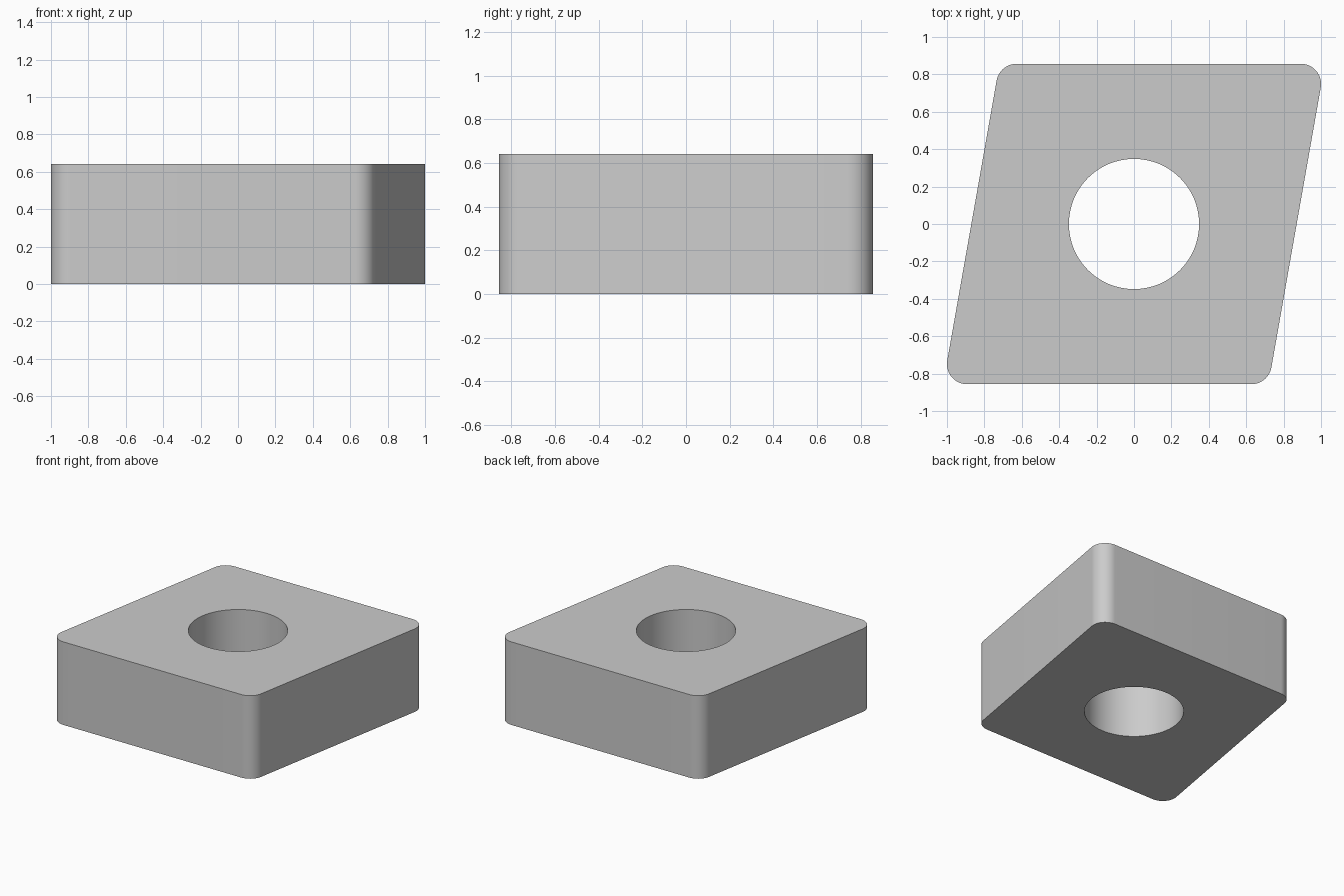
import bpy, bmesh
from math import sin, cos, tan, radians, pi

if "Cube" in bpy.data.objects:
    bpy.data.objects.remove(bpy.data.objects["Cube"])

INRADIUS, NOSE, HOLE, HEIGHT = 0.8565, 0.108, 0.348, 0.642
SLANT = radians(80)  # acute corner angle


def arc(cx, cy, r, start, end, steps):
    return [(cx + r * cos(start + (end - start) * i / steps),
             cy + r * sin(start + (end - start) * i / steps)) for i in range(steps + 1)]


# Rounded rhombus outline: two corners, then the same turned half a circle
d = INRADIUS - NOSE
right_normal = SLANT - pi / 2
half = arc(d / tan(SLANT / 2), d, NOSE, right_normal, pi / 2, 20)
half += arc(-d * tan(SLANT / 2), d, NOSE, pi / 2, right_normal + pi, 16)
outline = half + [(-x, -y) for x, y in half]
hole = arc(0, 0, HOLE, 0, 2 * pi, 96)[:-1]

# Flat plate with a hole
bm = bmesh.new()
edges = []
for loop in (outline, hole):
    vs = [bm.verts.new((x, y, 0)) for x, y in loop]
    edges += [bm.edges.new((vs[i - 1], vs[i])) for i in range(len(vs))]
bmesh.ops.triangle_fill(bm, use_beauty=True, edges=edges, normal=(0, 0, 1))

# Raise it into a solid
base = bm.faces[:]
top = bmesh.ops.extrude_face_region(bm, geom=base, use_keep_orig=True)
bmesh.ops.translate(bm, vec=(0, 0, HEIGHT),
                    verts=[g for g in top["geom"] if isinstance(g, bmesh.types.BMVert)])
bmesh.ops.recalc_face_normals(bm, faces=bm.faces[:])

mesh = bpy.data.meshes.new("cutting_insert")
bm.to_mesh(mesh)
bm.free()
insert = bpy.data.objects.new("cutting_insert", mesh)
bpy.context.collection.objects.link(insert)
bpy.context.view_layer.objects.active = insert
insert.select_set(True)
bpy.ops.object.shade_smooth_by_angle(angle=radians(30))
